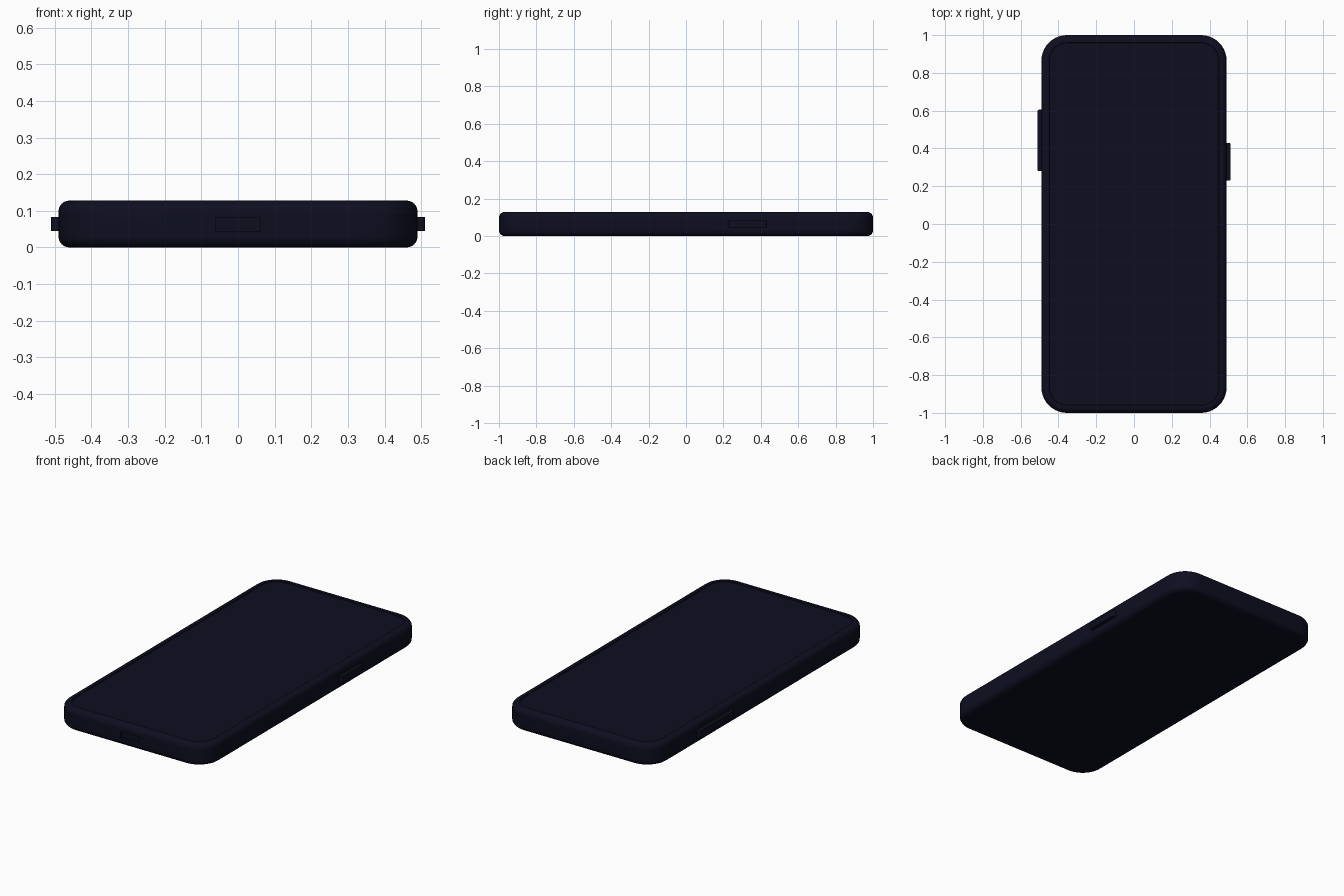
import bpy, bmesh, math

if "Cube" in bpy.data.objects:
    bpy.data.objects.remove(bpy.data.objects["Cube"])

navy = bpy.data.materials.new("dark_navy")
navy.diffuse_color = (0.0042, 0.0043, 0.0145, 1)
navy.use_nodes = True
navy.node_tree.nodes["Principled BSDF"].inputs["Base Color"].default_value = navy.diffuse_color


def rounded_rect(hx, hy, r, n=10):
    """Outline of a rounded rectangle, anticlockwise."""
    pts = []
    for k, (sx, sy) in enumerate([(1, 1), (-1, 1), (-1, -1), (1, -1)]):
        for i in range(n + 1):
            a = math.pi / 2 * (k + i / n)
            pts.append((sx * (hx - r) + r * math.cos(a), sy * (hy - r) + r * math.sin(a)))
    return pts


def loft(name, hx, hy, r, profile):
    """Stack rounded rectangles; profile is a list of (inset, z)."""
    bm = bmesh.new()
    rings = []
    for inset, z in profile:
        outline = rounded_rect(hx - inset, hy - inset, r - inset)
        rings.append([bm.verts.new((x, y, z)) for x, y in outline])
    n = len(rings[0])
    for a, b in zip(rings, rings[1:]):
        for i in range(n):
            j = (i + 1) % n
            bm.faces.new((a[i], a[j], b[j], b[i]))
    bm.faces.new(rings[0][::-1])
    bm.faces.new(rings[-1])
    me = bpy.data.meshes.new(name)
    bm.to_mesh(me)
    bm.free()
    ob = bpy.data.objects.new(name, me)
    bpy.context.collection.objects.link(ob)
    me.materials.append(navy)
    return ob


def activate(ob):
    bpy.ops.object.select_all(action='DESELECT')
    ob.select_set(True)
    bpy.context.view_layer.objects.active = ob


def box(name, x0, x1, y0, y1, z0, z1):
    bpy.ops.mesh.primitive_cube_add(size=1, location=((x0 + x1) / 2, (y0 + y1) / 2, (z0 + z1) / 2))
    ob = bpy.context.object
    ob.name = name
    ob.scale = (x1 - x0, y1 - y0, z1 - z0)
    bpy.ops.object.transform_apply(location=False, rotation=False, scale=True)
    ob.data.materials.append(navy)
    return ob


# phone body: rounded edges, thin rim and slightly sunken screen
H, R = 0.128, 0.03
arc = [i / 6 * math.pi / 2 for i in range(7)]
profile = [(R - R * math.sin(a), R - R * math.cos(a)) for a in arc]
profile += [(R - R * math.cos(a), H - R + R * math.sin(a)) for a in arc]
profile += [(0.04, H), (0.042, H - 0.006)]
body = loft("phone_body", 0.49, 1.0, 0.135, profile)

# charging port cut into the front end
cutter = box("port_cutter", -0.06, 0.06, -1.05, -0.985, 0.045, 0.082)
mod = body.modifiers.new("port", 'BOOLEAN')
mod.operation = 'DIFFERENCE'
mod.object = cutter
activate(body)
bpy.ops.object.modifier_apply(modifier="port")
bpy.data.objects.remove(cutter)
activate(body)
bpy.ops.object.shade_smooth_by_angle(angle=math.radians(30))

# side buttons
for name, s, y0, y1 in (("volume_button", -1, 0.28, 0.605), ("power_button", 1, 0.23, 0.43)):
    xs = sorted((s * 0.47, s * 0.511))
    b = box(name, xs[0], xs[1], y0, y1, 0.045, 0.083)
    bm = bmesh.new()
    bm.from_mesh(b.data)
    # round the outer upright edges
    edges = [e for e in bm.edges
             if abs(e.verts[0].co.z - e.verts[1].co.z) > 0.01 and e.verts[0].co.x * s > 0]
    bmesh.ops.bevel(bm, geom=edges, offset=0.008, segments=3, affect='EDGES', profile=0.5)
    bm.to_mesh(b.data)
    bm.free()
    activate(b)
    bpy.ops.object.shade_smooth_by_angle(angle=math.radians(35))
